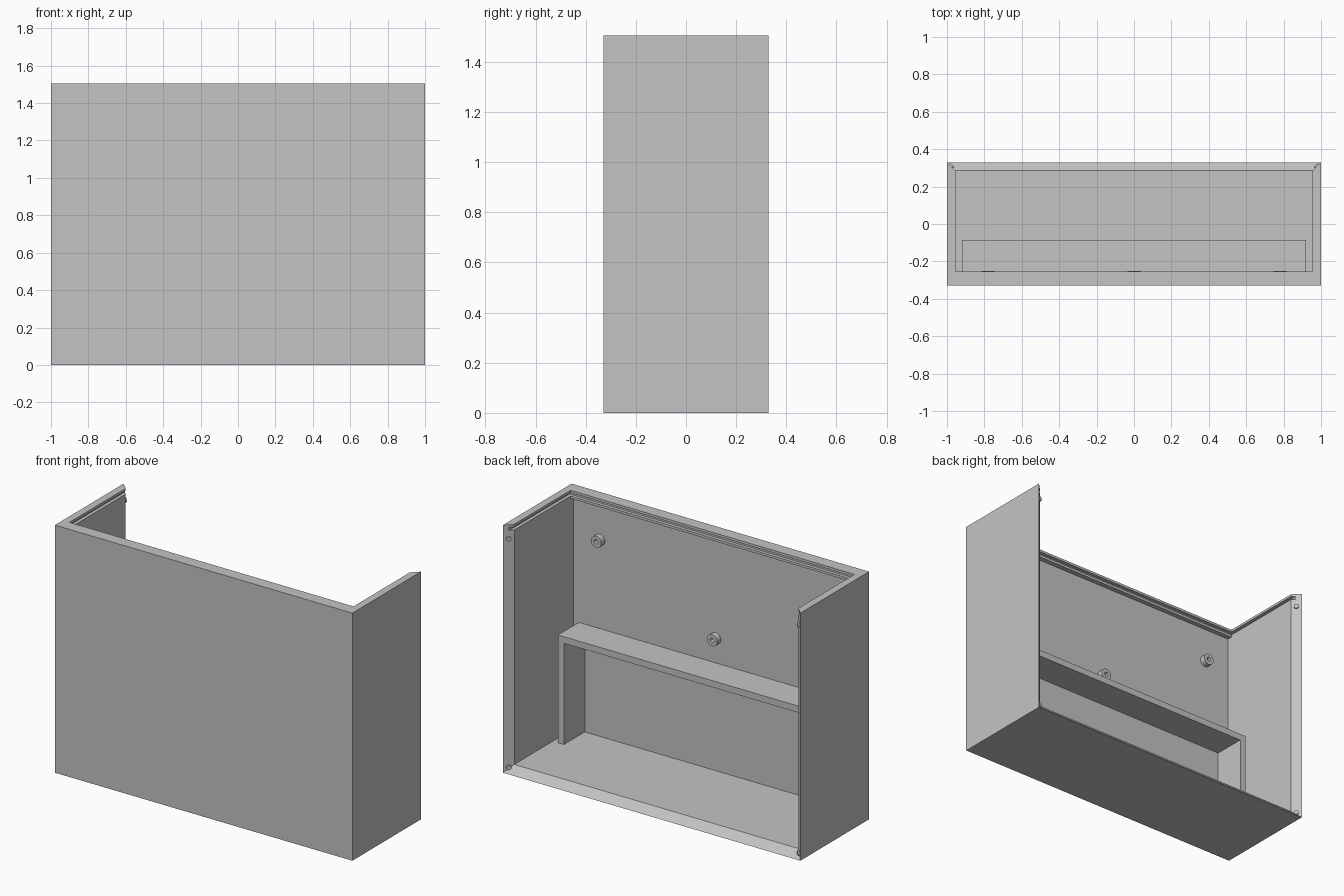
import bpy
import bmesh
from math import radians
from mathutils import Vector

if "Cube" in bpy.data.objects:
    bpy.data.objects.remove(bpy.data.objects["Cube"], do_unlink=True)

grey = bpy.data.materials.new("plain_grey")
grey.use_nodes = True
colour = (0.55, 0.55, 0.55, 1)
grey.diffuse_color = colour
grey.node_tree.nodes["Principled BSDF"].inputs["Base Color"].default_value = colour


def make(name, bm):
    bmesh.ops.recalc_face_normals(bm, faces=bm.faces)
    mesh = bpy.data.meshes.new(name)
    bm.to_mesh(mesh)
    bm.free()
    mesh.materials.append(grey)
    ob = bpy.data.objects.new(name, mesh)
    bpy.context.collection.objects.link(ob)
    return ob


def box(name, lo, hi):
    bm = bmesh.new()
    bmesh.ops.create_cube(bm, size=1)
    for v in bm.verts:
        v.co = [lo[i] if v.co[i] < 0 else hi[i] for i in range(3)]
    return make(name, bm)


def cylinder(name, radius, base, direction, length):
    direction = Vector(direction).normalized()
    bm = bmesh.new()
    bmesh.ops.create_cone(bm, cap_ends=True, segments=32, radius1=radius,
                          radius2=radius, depth=length)
    bm.transform(direction.to_track_quat('Z', 'Y').to_matrix().to_4x4())
    bmesh.ops.translate(bm, verts=bm.verts, vec=Vector(base) + direction * length / 2)
    return make(name, bm)


def select(ob):
    bpy.ops.object.select_all(action='DESELECT')
    ob.select_set(True)
    bpy.context.view_layer.objects.active = ob


def cut(ob, cutter):
    cutter.hide_render = True
    mod = ob.modifiers.new("cut", 'BOOLEAN')
    mod.operation = 'DIFFERENCE'
    mod.solver = 'EXACT'
    mod.object = cutter
    select(ob)
    bpy.ops.object.modifier_apply(modifier=mod.name)
    bpy.data.objects.remove(cutter, do_unlink=True)


def smooth(ob):
    select(ob)
    bpy.ops.object.shade_smooth_by_angle(angle=radians(30))


D, H, T = 0.33, 1.505, 0.045    # half depth, height, wall thickness
IN, WALL = 1 - T, -D + T        # inner side face, inner front face
LIP = -0.255                    # inner face of the front lip

# Housing: open at the back and the top, with a lip along the front
shell = box("housing", (-1, -D, 0), (1, D, H))
cut(shell, box("cavity", (-IN, WALL, T), (IN, 1, H - 0.05)))
cut(shell, box("top_opening", (-IN, LIP, 1), (IN, 1, 2)))

# Mitred back rim on the floor and sides
bevel = box("rim_bevel", (-1, D - T, 0), (1, D + 0.01, 2))
for v in bevel.data.vertices:
    back = v.co.y > D
    v.co.x *= 1.01 if back else IN
    if v.co.z < 1:
        v.co.z = -0.01 if back else T
cut(shell, bevel)

# Lid groove around the top
cut(shell, box("lid_groove", (-IN - 0.02, LIP - 0.02, 1.47), (IN + 0.02, 1, 1.49)))

# Inner bracket: a top board on two legs
bracket = box("bracket", (-0.92, WALL, T), (0.92, -0.085, 0.7))
cut(bracket, box("bracket_opening", (-0.88, -1, 0), (0.88, 1, 0.66)))

# Screw bosses on the inside of the front wall
for name, x, z in (("left", 0.78, 1.24), ("middle", 0, 0.85), ("right", -0.78, 1.24)):
    boss = cylinder(name + "_boss", 0.035, (x, WALL, z), (0, 1, 0), 0.035)
    cut(boss, cylinder("boss_hole", 0.013, (x, WALL + 0.005, z), (0, 1, 0), 0.1))
    smooth(boss)

# Small locating pins on the mitred side rims
for side, label in ((1, "left"), (-1, "right")):
    for z, level in ((0.032, "lower"), (1.42, "upper")):
        pin = cylinder(f"{label}_{level}_pin", 0.014,
                       (side * (1 - T / 2), D - T / 2, z), (-side, 1, 0), 0.01)
        smooth(pin)
